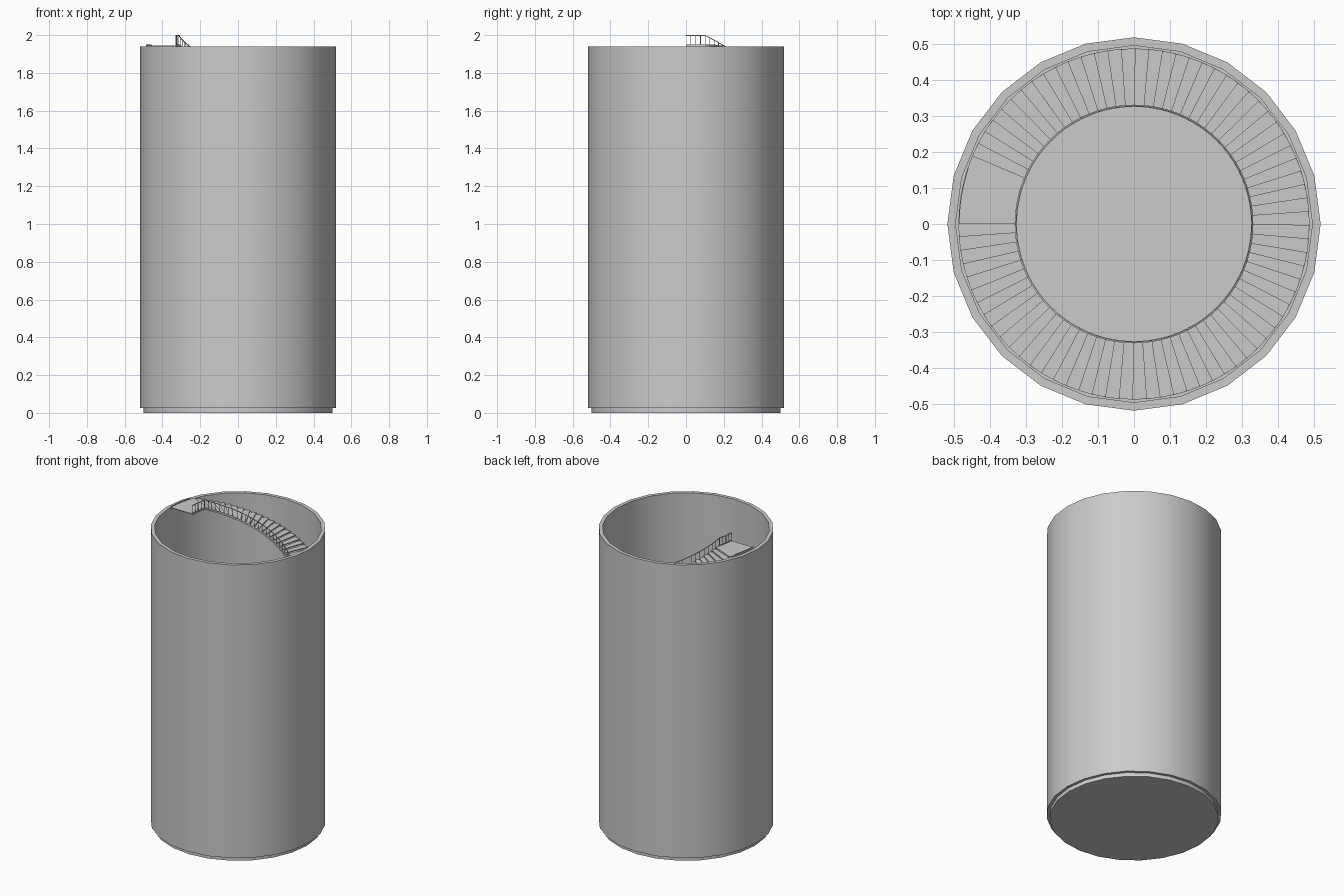
import bpy, bmesh, math

if "Cube" in bpy.data.objects:
    bpy.data.objects.remove(bpy.data.objects["Cube"])

STEP = math.radians(4.5)          # angle of one tread
N = 156                           # treads below the landing
A_TOP = math.radians(162)         # where the landing begins
A_END = math.radians(180)
Z_TOP = 1.945
RISE = (Z_TOP - 0.006) / N
R_IN, R_OUT = 0.325, 0.487


def finish(name, bm, smooth=False):
    bmesh.ops.recalc_face_normals(bm, faces=bm.faces)
    me = bpy.data.meshes.new(name)
    bm.to_mesh(me)
    bm.free()
    ob = bpy.data.objects.new(name, me)
    bpy.context.collection.objects.link(ob)
    if smooth:
        bpy.context.view_layer.objects.active = ob
        ob.select_set(True)
        bpy.ops.object.shade_smooth_by_angle(angle=math.radians(30))
        ob.select_set(False)
    return ob


def sweep(bm, stations, r0, r1, h0, h1, closed=False):
    """Rectangular section carried round the axis; stations are (angle, z)."""
    rings = []
    for a, z in stations:
        c, s = math.cos(a), math.sin(a)
        rings.append([bm.verts.new((r * c, r * s, z + h))
                      for r, h in ((r0, h0), (r1, h0), (r1, h1), (r0, h1))])
    n = len(rings)
    for i in range(n if closed else n - 1):
        p, q = rings[i], rings[(i + 1) % n]
        for j in range(4):
            k = (j + 1) % 4
            bm.faces.new((p[j], p[k], q[k], q[j]))
    if not closed:
        bm.faces.new(rings[0])
        bm.faces.new(rings[-1][::-1])


# Round outer wall, open at the top
bm = bmesh.new()
sweep(bm, [(math.radians(15 * i), 0) for i in range(24)], 0.495, 0.518, 0.025, 1.94, True)
finish("tower_wall", bm, True)

# Floor disc
bm = bmesh.new()
bmesh.ops.create_cone(bm, cap_ends=True, segments=24, radius1=0.5, radius2=0.5, depth=0.025)
bmesh.ops.translate(bm, verts=bm.verts, vec=(0, 0, 0.0125))
finish("floor", bm, True)

# Spiral treads
bm = bmesh.new()
for k in range(N):
    a, z = A_TOP - k * STEP, Z_TOP - k * RISE
    sweep(bm, [(a, z), (a - STEP * 1.1, z)], R_IN, R_OUT, -0.005, 0)
finish("treads", bm)

# Top landing
flat = [(A_END - i * STEP, Z_TOP) for i in range(4)]
bm = bmesh.new()
sweep(bm, flat + [(A_TOP, Z_TOP)], R_IN, R_OUT, -0.005, 0)
finish("landing", bm)

# Path followed by stringers and handrail
path = flat + [(A_TOP - k * STEP, Z_TOP - k * RISE) for k in range(N + 1)]

# Edge stringers
for name, r in (("inner_stringer", R_IN), ("outer_stringer", R_OUT - 0.003)):
    bm = bmesh.new()
    sweep(bm, path, r, r + 0.003, -0.006, 0.006)
    finish(name, bm)

# Handrail on the open side
bm = bmesh.new()
sweep(bm, path, R_IN + 0.002, R_IN + 0.006, 0.051, 0.055)
finish("handrail", bm)

# One thin baluster per tread
bm = bmesh.new()
for a, z in path:
    d = 0.0012 / R_IN
    sweep(bm, [(a - d, z), (a + d, z)], R_IN + 0.003, R_IN + 0.0054, -0.005, 0.052)
finish("balusters", bm)
